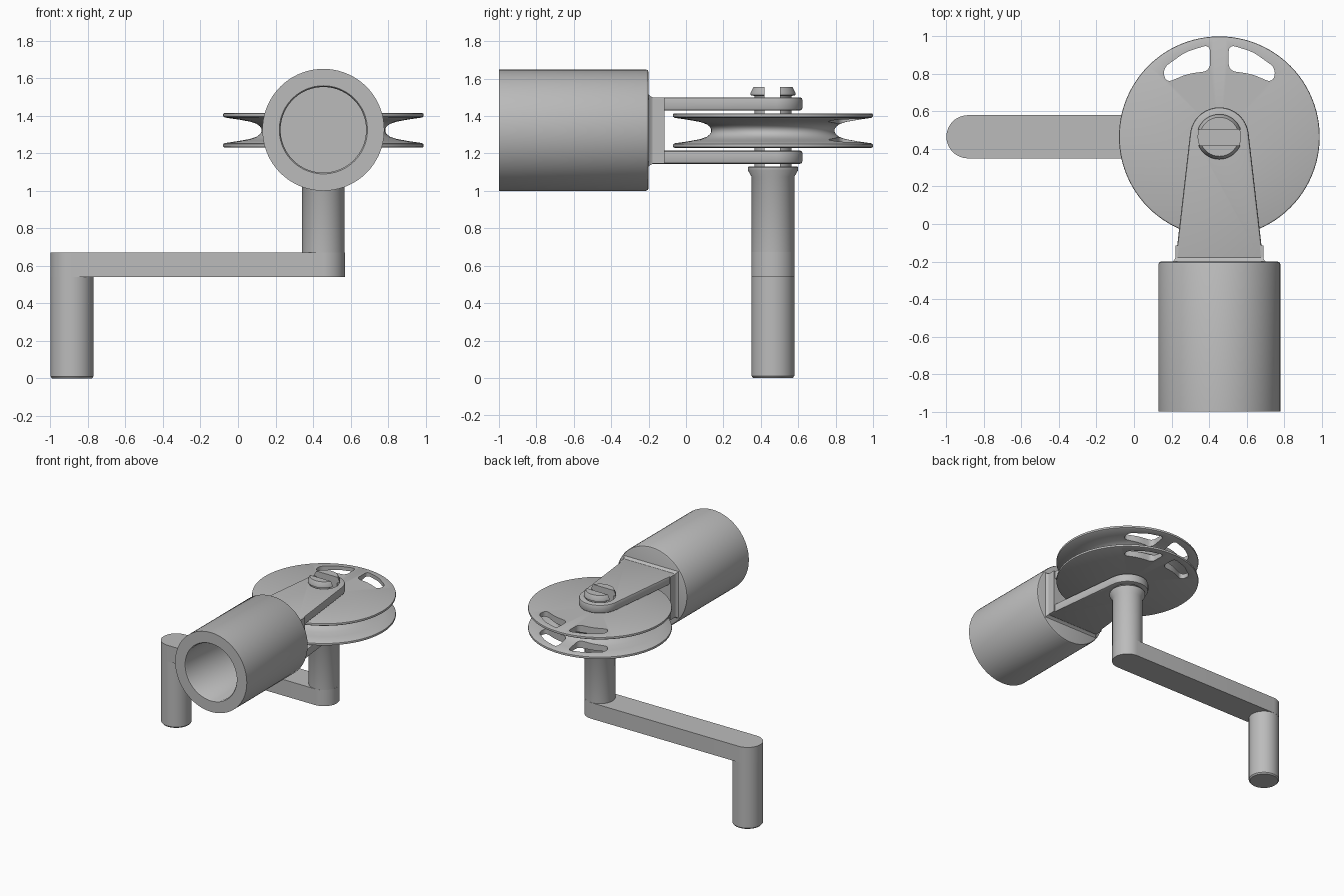
import bpy, bmesh, math
from mathutils import Matrix, Vector

cube = bpy.data.objects.get("Cube")
if cube:
    bpy.data.objects.remove(cube, do_unlink=True)

grey = bpy.data.materials.new("plain grey")
grey.use_nodes = True
colour = (0.5, 0.5, 0.5, 1)
grey.diffuse_color = colour
grey.node_tree.nodes["Principled BSDF"].inputs["Base Color"].default_value = colour

CX, CY, CZ = 0.455, 0.465, 1.325      # pulley axis and barrel height
HANDLE_X = -0.885
SHAFT_R = 0.114


def finish(bm, name, cutters=()):
    """Turn a bmesh into a shaded object, cut by any helper objects."""
    bmesh.ops.recalc_face_normals(bm, faces=bm.faces)
    mesh = bpy.data.meshes.new(name)
    bm.to_mesh(mesh)
    bm.free()
    obj = bpy.data.objects.new(name, mesh)
    bpy.context.collection.objects.link(obj)
    mesh.materials.append(grey)
    bpy.ops.object.select_all(action='DESELECT')
    obj.select_set(True)
    bpy.context.view_layer.objects.active = obj
    for cutter in cutters:
        mod = obj.modifiers.new("cut", 'BOOLEAN')
        mod.operation, mod.solver, mod.object = 'DIFFERENCE', 'EXACT', cutter
        bpy.ops.object.modifier_apply(modifier=mod.name)
    bpy.ops.object.shade_smooth_by_angle(angle=math.radians(35))
    return obj


def lathe(name, profile, place, cutters=(), steps=72, closed=False):
    """Spin (radius, height) points around the local z axis."""
    bm = bmesh.new()
    verts = [bm.verts.new((r, 0, h)) for r, h in profile]
    pairs = list(zip(verts, verts[1:]))
    if closed:
        pairs.append((verts[-1], verts[0]))
    edges = [bm.edges.new(p) for p in pairs]
    bmesh.ops.spin(bm, geom=verts + edges, cent=(0, 0, 0), axis=(0, 0, 1),
                   angle=math.tau, steps=steps, use_duplicate=False)
    bmesh.ops.remove_doubles(bm, verts=bm.verts, dist=1e-5)
    bm.transform(place)
    return finish(bm, name, cutters)


def prism(name, outline, z0, z1, corner=0, rim=0, cutters=()):
    """Extrude an outline; round its upright corners or its top and bottom rims."""
    bm = bmesh.new()
    face = bm.faces.new([bm.verts.new((x, y, z0)) for x, y in outline])
    top = bmesh.ops.extrude_face_region(bm, geom=[face])["geom"]
    bmesh.ops.translate(bm, vec=(0, 0, z1 - z0),
                        verts=[v for v in top if isinstance(v, bmesh.types.BMVert)])
    upright = [e for e in bm.edges if abs(e.verts[0].co.z - e.verts[1].co.z) > 1e-6]
    if corner:
        bmesh.ops.bevel(bm, geom=upright, offset=corner, segments=6,
                        affect='EDGES', profile=0.5)
    if rim:
        flat = [e for e in bm.edges if e not in upright]
        bmesh.ops.bevel(bm, geom=flat, offset=rim, segments=2,
                        affect='EDGES', profile=0.5)
    return finish(bm, name, cutters)


def arc(cx, cy, r, a0, a1, n=24):
    return [(cx + r * math.cos(math.radians(a0 + (a1 - a0) * i / n)),
             cy + r * math.sin(math.radians(a0 + (a1 - a0) * i / n)))
            for i in range(n + 1)]


def rectangle(x0, x1, y0, y1):
    return [(x0, y0), (x1, y0), (x1, y1), (x0, y1)]


axle = Matrix.Translation((CX, CY, 0))
along_y = Matrix.Translation((CX, 0, CZ)) @ Matrix.Rotation(-math.pi / 2, 4, 'X')

# Hollow barrel, open at the front
lathe("barrel", [(0, -0.3), (0.228, -0.3), (0.228, -0.99), (0.235, -1), (0.325, -1),
                 (0.325, -0.215), (0.32, -0.204), (0.31, -0.2), (0, -0.2)], along_y)

# Cutters
pin_hole = lathe("pin_hole_cutter", [(0, 1.1), (0.113, 1.1), (0.113, 1.6), (0, 1.6)], axle)
split = prism("pin_split_cutter", rectangle(CX - 0.3, CX + 0.3, CY - 0.046, CY + 0.038), 1.13, 1.7)
slot_shape = [(0.05, 0.352), (0.05, 0.492), (0.18, 0.452), (0.302, 0.365),
              (0.285, 0.287), (0.17, 0.335)]
slots = [prism("slot_cutter", [(CX + side * x, CY + y) for x, y in slot_shape],
               1.1, 1.6, corner=0.035) for side in (-1, 1)]

# Fork: back plate with a flared foot, and two tapered arms
prism("fork_back_plate", rectangle(CX - 0.234, CX + 0.234, -0.21, -0.115), 1.146, 1.499)
foot = bmesh.new()
rings = []
for y, grow in ((-0.205, 0.02), (-0.192, 0.007), (-0.178, 0)):
    rings.append([foot.verts.new((CX + sx * (0.233 + grow), y, 1.3225 + sz * (0.1775 + grow)))
                  for sx, sz in ((-1, -1), (1, -1), (1, 1), (-1, 1))])
for a, b in zip(rings, rings[1:]):
    for i in range(4):
        j = (i + 1) % 4
        foot.faces.new((a[i], a[j], b[j], b[i]))
foot.faces.new(rings[0])
foot.faces.new(rings[-1])
finish(foot, "fork_foot")

arm_outline = [(CX - 0.235, -0.205), (CX + 0.235, -0.205)] + arc(CX, CY, 0.157, 7, 173)
for name, z0, z1 in (("fork_lower_arm", 1.145, 1.215), ("fork_upper_arm", 1.43, 1.5)):
    prism(name, arm_outline, z0, z1, rim=0.012, cutters=[pin_hole])

# Grooved pulley wheel with two finger slots
half = [(0.113, 0.0925), (0.525, 0.0925), (0.533, 0.089), (0.535, 0.081), (0.533, 0.073),
        (0.525, 0.068), (0.45, 0.057), (0.39, 0.046), (0.355, 0.034), (0.337, 0.02),
        (0.33, 0.007)]
wheel = [(r, CZ - 0.0025 + h) for r, h in half]
wheel += [(r, CZ - 0.0025 - h) for r, h in reversed(half)]
lathe("pulley_wheel", wheel, axle, cutters=slots, steps=96, closed=True)

# Split snap pin through the wheel
lathe("snap_pin", [(0, 1.12), (0.1, 1.12), (0.1, 1.508), (0.12, 1.512), (0.12, 1.525),
                   (0.104, 1.555), (0, 1.555)], axle, cutters=[split])

# Crank: shaft with flared collar, flat arm and handle
lathe("crank_shaft", [(0, 0.56), (SHAFT_R, 0.56), (SHAFT_R, 1.075), (0.134, 1.11),
                      (0.134, 1.125), (0.13, 1.13), (0, 1.13)], axle)
prism("crank_arm", arc(CX, CY, SHAFT_R + 0.001, -90, 90)
      + arc(HANDLE_X, CY, SHAFT_R + 0.001, 90, 270), 0.54, 0.672)
lathe("crank_handle", [(0, 0), (0.106, 0), (SHAFT_R, 0.01), (SHAFT_R, 0.6), (0, 0.6)],
      Matrix.Translation((HANDLE_X, CY, 0)))

# Remove the used cutters
for helper in [pin_hole, split] + slots:
    bpy.data.objects.remove(helper, do_unlink=True)
